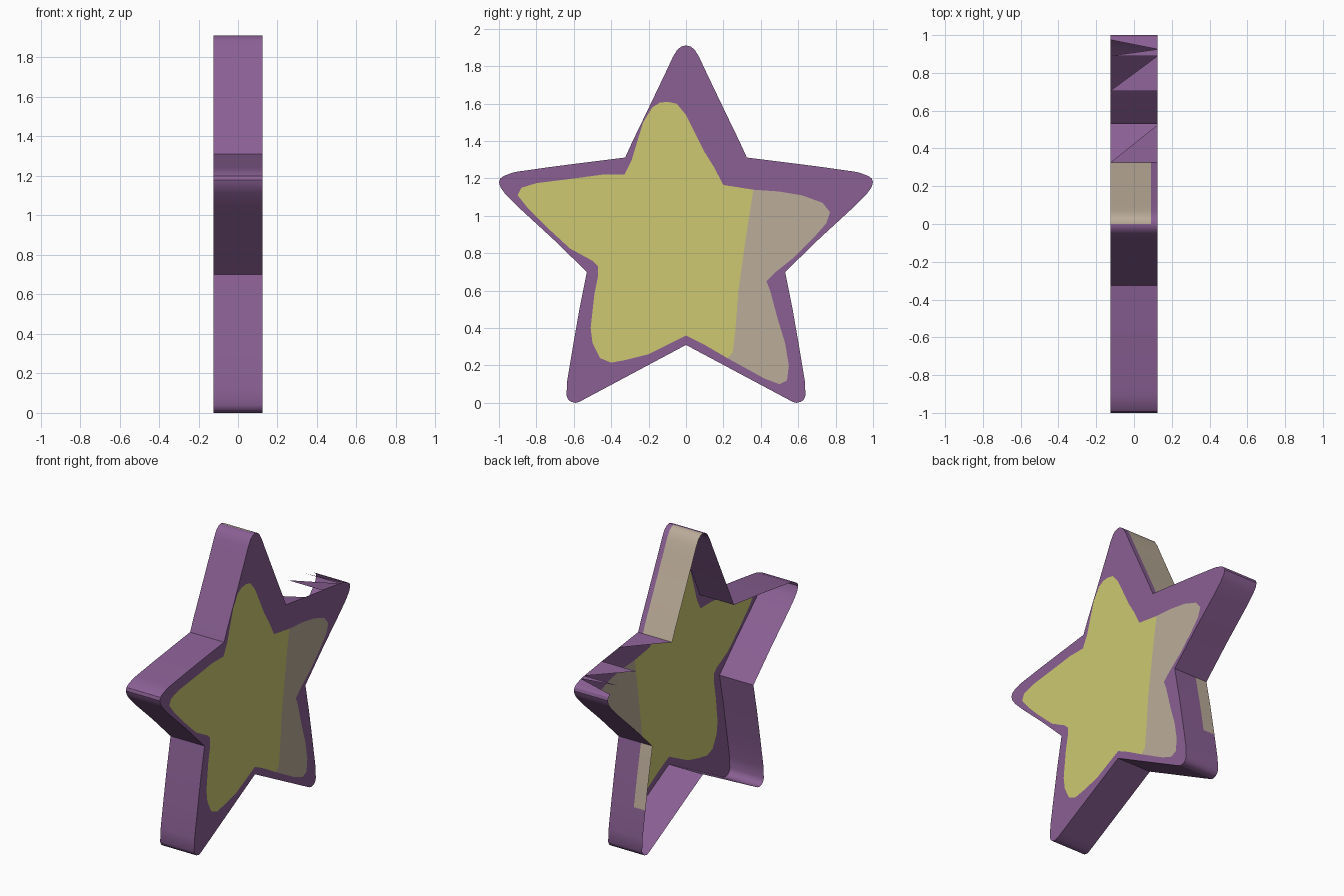
import bpy, bmesh
from mathutils import Vector

if "Cube" in bpy.data.objects:
    bpy.data.objects.remove(bpy.data.objects["Cube"])

X0, X1 = -0.125, 0.125


def srgb(r, g, b):
    return tuple((((c / 255) + 0.055) / 1.055) ** 2.4 for c in (r, g, b)) + (1,)


mats = []
for name, rgb in (("purple", (138, 96, 148)), ("yellow", (205, 201, 114)), ("beige", (187, 172, 153))):
    m = bpy.data.materials.new(name)
    m.diffuse_color = srgb(*rgb)
    m.use_nodes = True
    m.node_tree.nodes["Principled BSDF"].inputs["Base Color"].default_value = m.diffuse_color
    mats.append(m)
PURPLE, YELLOW, BEIGE = 0, 1, 2

# half star outline (y, z), clockwise from the top tip
top_flank = [(0, 1.912), (.025, 1.905), (.045, 1.89), (.07, 1.85), (.10, 1.785), (.21, 1.555),
             (.285, 1.40), (.325, 1.312)]
arm_top = [(.525, 1.287), (.705, 1.264), (.89, 1.238), (.925, 1.232), (.975, 1.213)]
arm_low = [(.993, 1.20), (1.0, 1.18), (.992, 1.153), (.965, 1.115), (.90, 1.05), (.715, .88), (.53, .70)]
leg = [(.57, .50), (.605, .30), (.635, .12), (.639, .04), (.63, .018), (.615, .006), (.59, 0), (.57, .006), (.53, .027)]
half = top_flank + arm_top + arm_low + leg
outline = half + [(0, .31)] + [(-y, z) for y, z in reversed(half[1:])]

# painted inner star: yellow part, beige part and the line dividing them
yellow_edge = [(.10, .31), (0, .36), (-.1, .31), (-.2, .26), (-.32, .23), (-.4, .215), (-.46, .24),
               (-.5, .32), (-.51, .4), (-.49, .58), (-.47, .68), (-.47, .73), (-.5, .76), (-.62, .825),
               (-.75, .945), (-.84, 1.035), (-.9, 1.11), (-.88, 1.15), (-.8, 1.175), (-.6, 1.2),
               (-.45, 1.22), (-.33, 1.22), (-.29, 1.3), (-.26, 1.4), (-.229, 1.5), (-.18, 1.58),
               (-.14, 1.605), (-.1, 1.61), (-.05, 1.6), (0, 1.54), (.05, 1.44), (.1, 1.34), (.15, 1.26), (.2, 1.165)]
divider = [(.36, 1.14), (.33, .95), (.28, .6), (.265, .4), (.25, .27), (.22, .24)]
beige_edge = [(.5, 1.13), (.62, 1.11), (.73, 1.07), (.77, 1.02), (.75, .96), (.68, .88), (.58, .78),
              (.48, .7), (.43, .65), (.45, .6), (.49, .45), (.53, .32), (.55, .2), (.54, .12),
              (.5, .1), (.42, .13), (.32, .185)]


def make_object(name, bm):
    me = bpy.data.meshes.new(name)
    bm.to_mesh(me)
    bm.free()
    for m in mats:
        me.materials.append(m)
    ob = bpy.data.objects.new(name, me)
    bpy.context.collection.objects.link(ob)
    return ob


def add_fill(bm, loops, mat):
    """Fill closed loops (outer and holes) on the +x side."""
    edges = []
    for loop in loops:
        vs = [bm.verts.new((X1, y, z)) for y, z in loop]
        edges += [bm.edges.new((vs[i - 1], vs[i])) for i in range(len(vs))]
    res = bmesh.ops.triangle_fill(bm, edges=edges, use_beauty=True, normal=Vector((1, 0, 0)))
    for f in res["geom"]:
        if isinstance(f, bmesh.types.BMFace):
            f.normal_update()
            if f.normal.x < 0:
                f.normal_flip()
            f.material_index = mat


# star face with its painted regions
bm = bmesh.new()
add_fill(bm, [outline, yellow_edge + divider[:1] + beige_edge + divider[-1:]], PURPLE)
add_fill(bm, [yellow_edge + divider], YELLOW)
add_fill(bm, [divider[::-1] + beige_edge], BEIGE)
bmesh.ops.remove_doubles(bm, verts=bm.verts, dist=1e-5)
make_object("star_face", bm)

# rim walls (the back is open), with beige patches on the +y flanks
bm = bmesh.new()
first_broken = len(top_flank) - 1
broken = range(first_broken, first_broken + len(arm_top))
levels = [X0, -.04, .09, X1]
for i, a in enumerate(outline):
    if i in broken:
        continue
    b = outline[(i + 1) % len(outline)]
    for xa, xb in zip(levels, levels[1:]):
        f = bm.faces.new([bm.verts.new(p) for p in ((xa, *b), (xa, *a), (xb, *a), (xb, *b))])
        y, z, x = (a[0] + b[0]) / 2, (a[1] + b[1]) / 2, (xa + xb) / 2
        if (y > 0 and z > 1.31 and x < .09) or (.5 < y < .62 and .15 < z < .7 and x < -.04):
            f.material_index = BEIGE

# torn upper wall of the +y arm: only loose triangles remain
for k, i in enumerate(broken):
    a, b = outline[i], outline[i + 1]
    if k == 1:
        continue
    rear = b if k == 4 else a
    bm.faces.new([bm.verts.new(p) for p in ((X0, *rear), (X1, *a), (X1, *b))])
bmesh.ops.remove_doubles(bm, verts=bm.verts, dist=1e-5)
rim = make_object("star_rim", bm)
bpy.context.view_layer.objects.active = rim
rim.select_set(True)
bpy.ops.object.shade_smooth_by_angle(angle=0.6)
